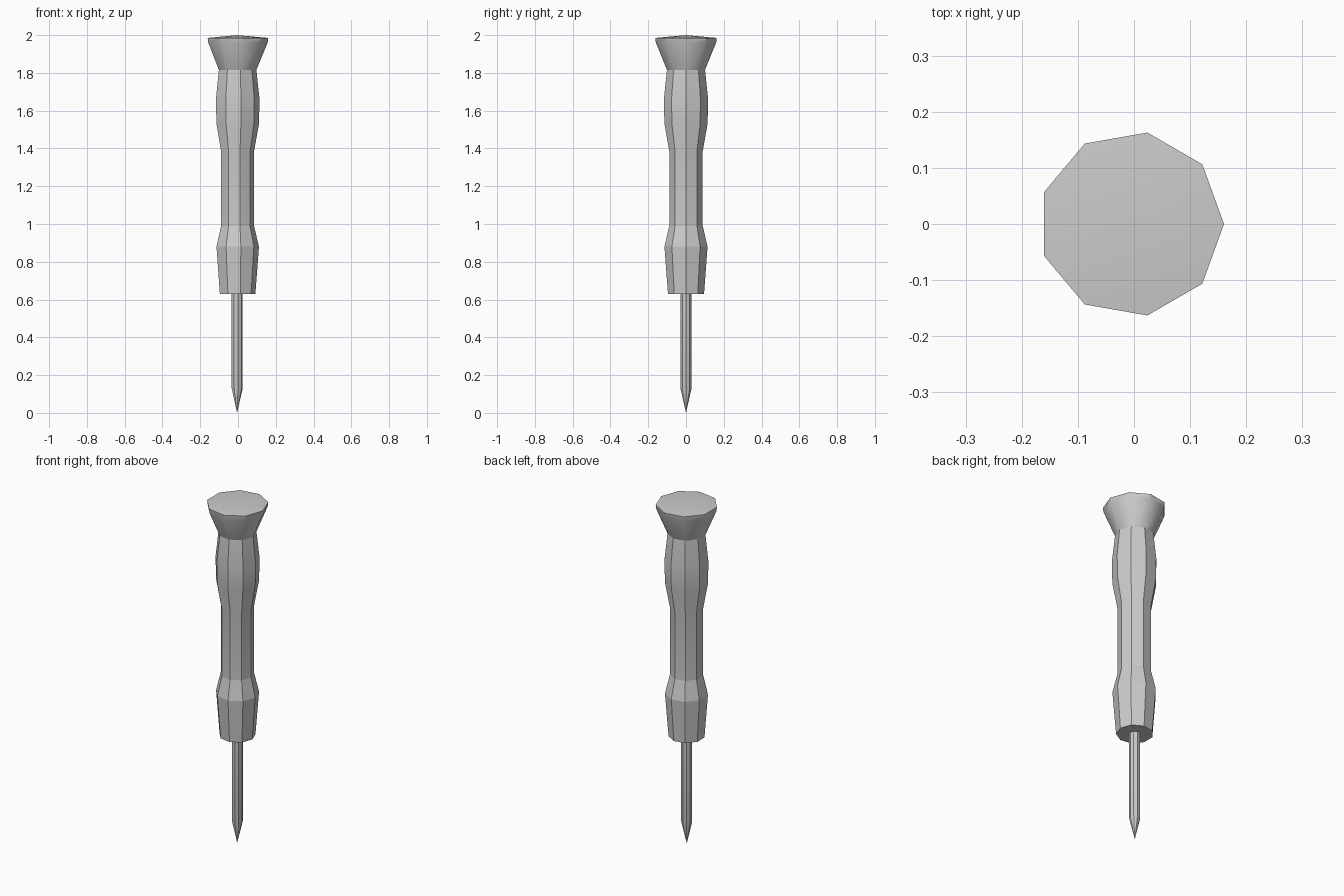
import bpy, bmesh, math

if "Cube" in bpy.data.objects:
    bpy.data.objects.remove(bpy.data.objects["Cube"])

SIDES = 9
CX = -0.005  # axis offset that centres the nine-sided outline


def lathe(name, profile, angle):
    """Revolve (radius, z) pairs; radius 0 closes to a point, otherwise a flat cap."""
    bm = bmesh.new()
    rings = []
    for r, z in profile:
        n = SIDES if r > 0 else 1
        rings.append([bm.verts.new((CX + r * math.cos(2 * math.pi * i / SIDES),
                                    r * math.sin(2 * math.pi * i / SIDES), z))
                      for i in range(n)])
    for a, b in zip(rings, rings[1:]):
        for i in range(SIDES):
            j = (i + 1) % SIDES
            corners = [a[i % len(a)], a[j % len(a)], b[j % len(b)], b[i % len(b)]]
            bm.faces.new(list(dict.fromkeys(corners)))
    for ring in (rings[0], rings[-1]):
        if len(ring) > 1:
            bm.faces.new(ring)
    bmesh.ops.recalc_face_normals(bm, faces=bm.faces)
    me = bpy.data.meshes.new(name)
    bm.to_mesh(me)
    bm.free()
    ob = bpy.data.objects.new(name, me)
    bpy.context.collection.objects.link(ob)
    bpy.ops.object.select_all(action='DESELECT')
    ob.select_set(True)
    bpy.context.view_layer.objects.active = ob
    bpy.ops.object.shade_smooth_by_angle(angle=math.radians(angle))
    return ob


# Pointed metal shaft
lathe("shaft", [(0, 0), (0.03, 0.13), (0.03, 0.64)], 20)

# Contoured grip: collar, waist and palm bulge
lathe("handle", [(0.097, 0.63), (0.116, 0.88), (0.09, 0.99), (0.09, 1.385),
                 (0.116, 1.53), (0.119, 1.66), (0.102, 1.82)], 11)

# Flared striking cap with a thin rim and slightly domed top
lathe("end_cap", [(0.102, 1.815), (0.162, 1.96), (0.1655, 1.985), (0, 2.0)], 38)
